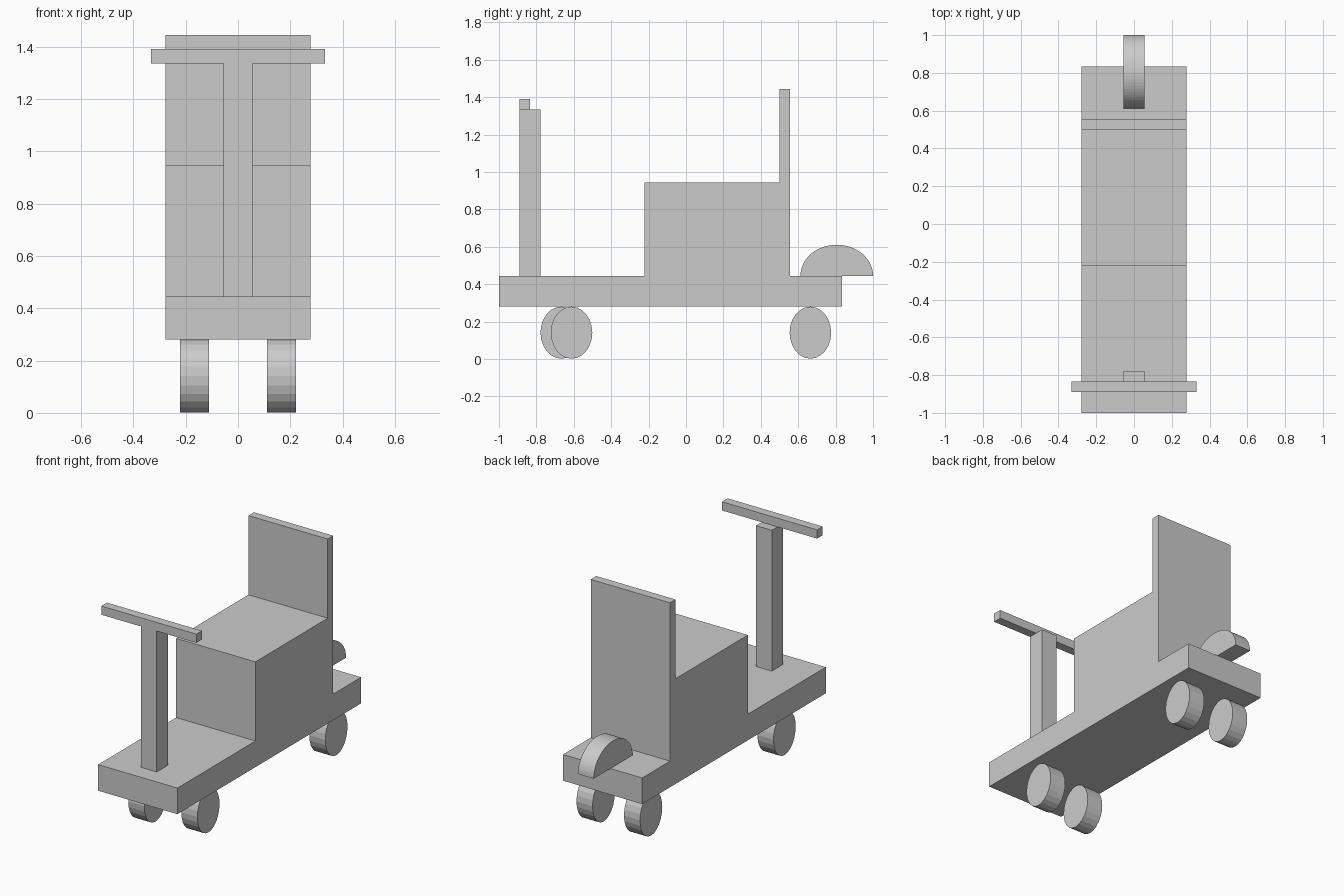
import bpy, bmesh
from math import cos, sin, pi

if "Cube" in bpy.data.objects:
    bpy.data.objects.remove(bpy.data.objects["Cube"])


def extrude_x(name, profile, x0, x1):
    """Solid from a closed (y, z) profile swept between x0 and x1."""
    bm = bmesh.new()
    face = bm.faces.new([bm.verts.new((x0, y, z)) for y, z in profile])
    ext = bmesh.ops.extrude_face_region(bm, geom=[face], use_keep_orig=True)
    moved = [g for g in ext["geom"] if isinstance(g, bmesh.types.BMVert)]
    bmesh.ops.translate(bm, verts=moved, vec=(x1 - x0, 0, 0))
    bmesh.ops.recalc_face_normals(bm, faces=bm.faces[:])
    mesh = bpy.data.meshes.new(name)
    bm.to_mesh(mesh)
    bm.free()
    obj = bpy.data.objects.new(name, mesh)
    bpy.context.collection.objects.link(obj)
    return obj


def rect(y0, y1, z0, z1):
    return [(y0, z0), (y1, z0), (y1, z1), (y0, z1)]


def ellipse(cy, cz, ry, rz, steps, sweep=2 * pi):
    count = steps if sweep == 2 * pi else steps + 1
    return [(cy + ry * cos(sweep * i / steps), cz + rz * sin(sweep * i / steps))
            for i in range(count)]


# Deck, seat box and backrest share one continuous side outline
extrude_x("deck_and_seat", [
    (-1.0, 0.28), (0.833, 0.28), (0.833, 0.445), (0.555, 0.445),
    (0.555, 1.445), (0.5, 1.445), (0.5, 0.945), (-0.222, 0.945),
    (-0.222, 0.445), (-1.0, 0.445)], -0.277, 0.277)

# Steering column and handlebar
extrude_x("steering_column", rect(-0.89, -0.778, 0.445, 1.335), -0.055, 0.055)
extrude_x("handlebar", rect(-0.89, -0.834, 1.335, 1.39), -0.332, 0.332)

# Half-round rear piece overhanging the deck
fender = extrude_x("rear_half_disc",
                   ellipse(0.806, 0.445, 0.194, 0.166, 32, pi), -0.055, 0.055)

# Oval wheels; the front pair is slightly staggered
for name, side, y in (("front_right_wheel", 1, -0.612),
                      ("front_left_wheel", -1, -0.667),
                      ("rear_right_wheel", 1, 0.665),
                      ("rear_left_wheel", -1, 0.665)):
    extrude_x(name, ellipse(y, 0.141, 0.111, 0.139, 24), side * 0.11, side * 0.222)
